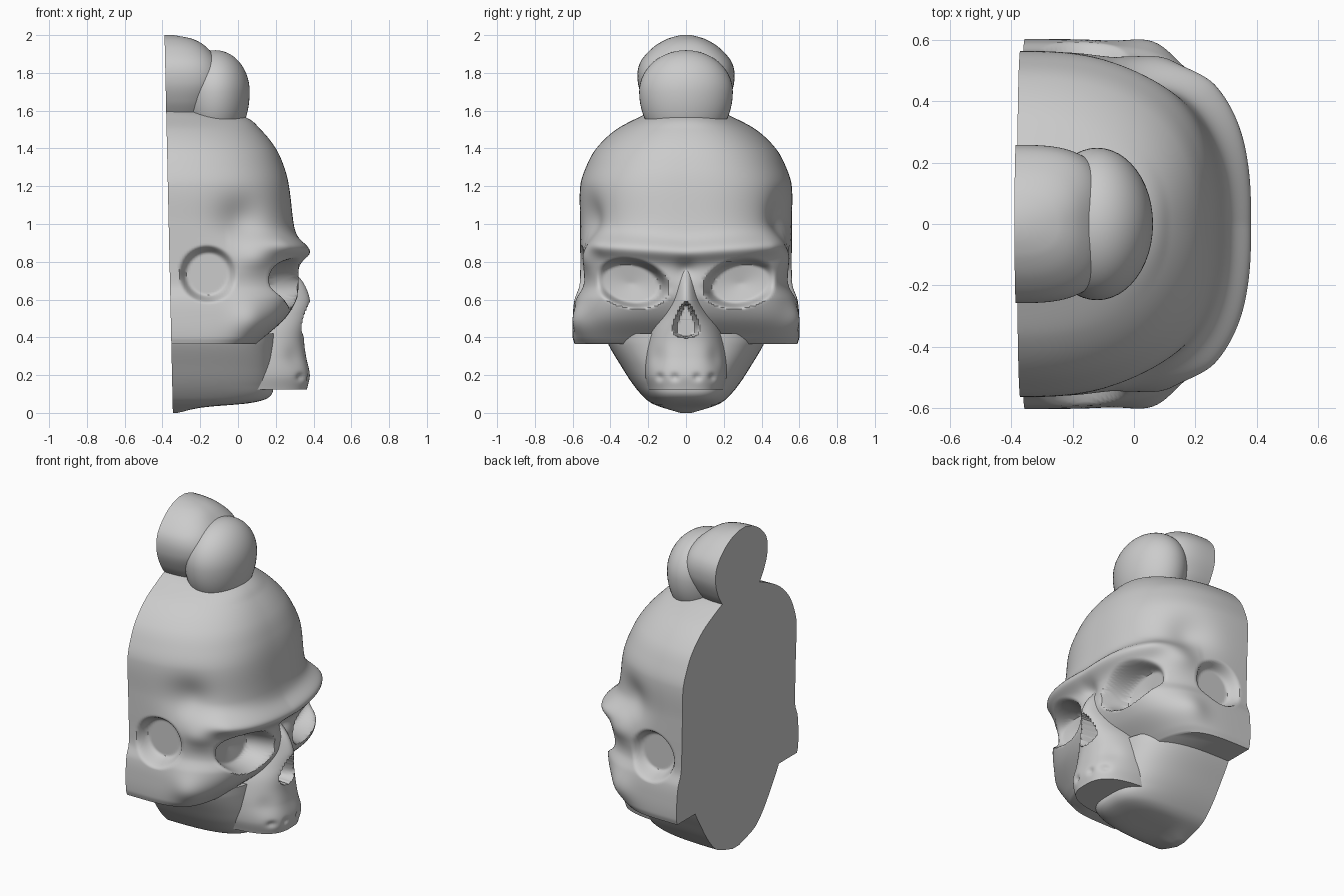
import bpy, bmesh, math
from mathutils import Vector

if "Cube" in bpy.data.objects:
    bpy.data.objects.remove(bpy.data.objects["Cube"])


def smooth(a, b, v):
    t = max(0.0, min(1.0, (v - a) / (b - a)))
    return t * t * (3 - 2 * t)


def spline(keys, z):
    """Smooth curve through rows of (z, half width, front x, roundness)."""
    n = len(keys)
    i = next((k for k in range(n - 1) if z <= keys[k + 1][0]), n - 2)
    a, b = keys[i], keys[i + 1]
    h = b[0] - a[0]
    t = (z - a[0]) / h
    out = []
    for c in (1, 2, 3):
        def slope(k):
            lo, hi = keys[max(k - 1, 0)], keys[min(k + 1, n - 1)]
            return (hi[c] - lo[c]) / (hi[0] - lo[0])
        m0, m1 = slope(i) * h, slope(i + 1) * h
        out.append((2*t**3 - 3*t*t + 1) * a[c] + (t**3 - 2*t*t + t) * m0
                   + (3*t*t - 2*t**3) * b[c] + (t**3 - t*t) * m1)
    return out


# Soft bumps and dents: centre, radii, height (mirrored in y)
BUMPS = [
    ((0.10, 0.52, 0.82), (0.10, 0.10, 0.07), 0.035),   # outer brow corner
    ((0.06, 0.58, 0.49), (0.09, 0.10, 0.09), 0.030),   # cheekbone
    ((0.02, 0.52, 1.02), (0.13, 0.12, 0.12), -0.045),  # temple pinch
    ((0.33, 0.00, 0.76), (0.12, 0.05, 0.05), -0.030),  # nose root
    ((0.37, 0.06, 0.19), (0.08, 0.02, 0.02), -0.015),  # tooth root pits
    ((0.33, 0.14, 0.19), (0.08, 0.02, 0.02), -0.015),
    ((0.33, 0.17, 0.30), (0.08, 0.05, 0.06), -0.015),
]


def sculpt(x, y, z):
    s, y = (1 if y >= 0 else -1), abs(y)
    base = Vector((x, y, z))
    out = Vector((x + 0.1, y, 0)).normalized()
    amp = 0.0
    for c, r, h in BUMPS:
        amp += h * math.exp(-sum(((base[k] - c[k]) / r[k]) ** 2 for k in range(3)))
    # brow ridge
    if x > -0.05:
        line = 0.85 + 0.08 * y
        amp += 0.06 * math.exp(-((z - line) / 0.055) ** 2) * (1 - smooth(0.40, 0.56, y))
    x, y = x + out.x * amp, y + out.y * amp
    # eye socket
    if x > 0:
        tilt = z - 0.685 - 0.12 * (y - 0.29)
        d = math.hypot((y - 0.29) / 0.19, tilt / 0.125)
        m = 1 - smooth(0.78, 1.08, d)
        x += (min(x, 0.13 + 0.03 * d) - x) * m
    # nose opening
    u = (0.59 - z) / 0.19
    if 0 < u < 1 and x > 0.1:
        w = 0.095 * u ** 0.8 * math.sqrt(1 - u ** 5) + 1e-4
        x += (min(x, 0.24) - x) * (1 - smooth(0.7, 1.1, y / w))
    # hollow behind the eye
    if y > 0.45:
        d = math.hypot((x + 0.16) / 0.135, (z - 0.735) / 0.135)
        y += (min(y, 0.495) - y) * (1 - smooth(0.80, 1.15, d))
    return x, s * y, z


def loft(name, keys, rows, cols, back=None, shape=None):
    """Half-round loft up z with a flat back."""
    bm = bmesh.new()
    grid = []
    for i in range(rows + 1):
        z = keys[0][0] + (keys[-1][0] - keys[0][0]) * i / rows
        w, front, p = spline(keys, z)
        xb = back if back is not None else -0.345 - 0.022 * z
        w, depth = max(w, 0.005), max(front - xb, 0.005)
        row = []
        for j in range(cols + 1):
            a = math.pi * j / cols
            c, s = math.cos(a), abs(math.sin(a))
            r = ((abs(c) / w) ** p + (s / depth) ** p) ** (-1 / p)
            co = (xb + r * s, r * c, z)
            row.append(bm.verts.new(shape(*co) if shape else co))
        grid.append(row)
    for a, b in zip(grid, grid[1:]):
        for j in range(cols):
            bm.faces.new((a[j], a[j + 1], b[j + 1], b[j]))
    bm.faces.new(grid[0])
    bm.faces.new(grid[-1])
    bm.faces.new([r[0] for r in grid] + [r[-1] for r in reversed(grid)])
    bmesh.ops.recalc_face_normals(bm, faces=bm.faces[:])
    me = bpy.data.meshes.new(name)
    bm.to_mesh(me)
    bm.free()
    ob = bpy.data.objects.new(name, me)
    bpy.context.collection.objects.link(ob)
    return ob


# Cranium with brow, sockets and cheek arches
loft("cranium", [
    (0.365, 0.59, 0.10, 4.5), (0.40, 0.60, 0.14, 4.5), (0.50, 0.60, 0.25, 4.0),
    (0.60, 0.59, 0.31, 3.5), (0.67, 0.565, 0.32, 3.2), (0.75, 0.56, 0.32, 3.2),
    (0.88, 0.56, 0.32, 3.1), (1.00, 0.56, 0.295, 2.7), (1.20, 0.56, 0.27, 2.6),
    (1.30, 0.53, 0.245, 2.5), (1.40, 0.475, 0.20, 2.4), (1.50, 0.37, 0.12, 2.3),
    (1.57, 0.24, 0.03, 2.2), (1.60, 0.17, -0.12, 2.0), (1.62, 0.10, -0.28, 2.0)],
    150, 140, shape=sculpt)

# Upper jaw and nose bridge
loft("upper_jaw", [
    (0.125, 0.20, 0.365, 2.8), (0.20, 0.22, 0.38, 2.8), (0.30, 0.22, 0.36, 2.7),
    (0.38, 0.21, 0.35, 2.5), (0.45, 0.19, 0.355, 2.3), (0.52, 0.155, 0.37, 2.0),
    (0.60, 0.11, 0.38, 1.9), (0.70, 0.08, 0.345, 2.0), (0.78, 0.07, 0.31, 2.0)],
    100, 100, back=0.0, shape=sculpt)

# Rounded skull base
loft("skull_base", [
    (0.0, 0.03, -0.32, 3), (0.03, 0.13, -0.18, 3), (0.05, 0.18, 0.05, 3.2),
    (0.08, 0.22, 0.16, 3.2), (0.15, 0.28, 0.19, 3.2), (0.25, 0.345, 0.20, 3.2),
    (0.36, 0.41, 0.20, 3.2), (0.42, 0.43, 0.20, 3.2)], 60, 80)

# Rear lump of the topknot
loft("topknot_rear", [
    (1.56, 0.16, -0.16, 3), (1.65, 0.22, -0.12, 3), (1.75, 0.255, -0.08, 3),
    (1.85, 0.245, -0.10, 3), (1.93, 0.18, -0.16, 2.8), (1.98, 0.10, -0.24, 2.5),
    (2.0, 0.03, -0.34, 2)], 50, 60)

# Front ball of the topknot, fuller below the middle
bpy.ops.mesh.primitive_uv_sphere_add(segments=48, ring_count=28, radius=1)
ball = bpy.context.object
ball.name = "topknot_front"
for v in ball.data.vertices:
    x, y, z = v.co
    v.co = (-0.12 + 0.182 * x, 0.248 * y, 1.70 + z * (0.22 if z > 0 else 0.30))

# Smooth shading with crisp edges
bpy.ops.object.select_all(action='SELECT')
bpy.context.view_layer.objects.active = ball
bpy.ops.object.shade_smooth_by_angle(angle=math.radians(45))
